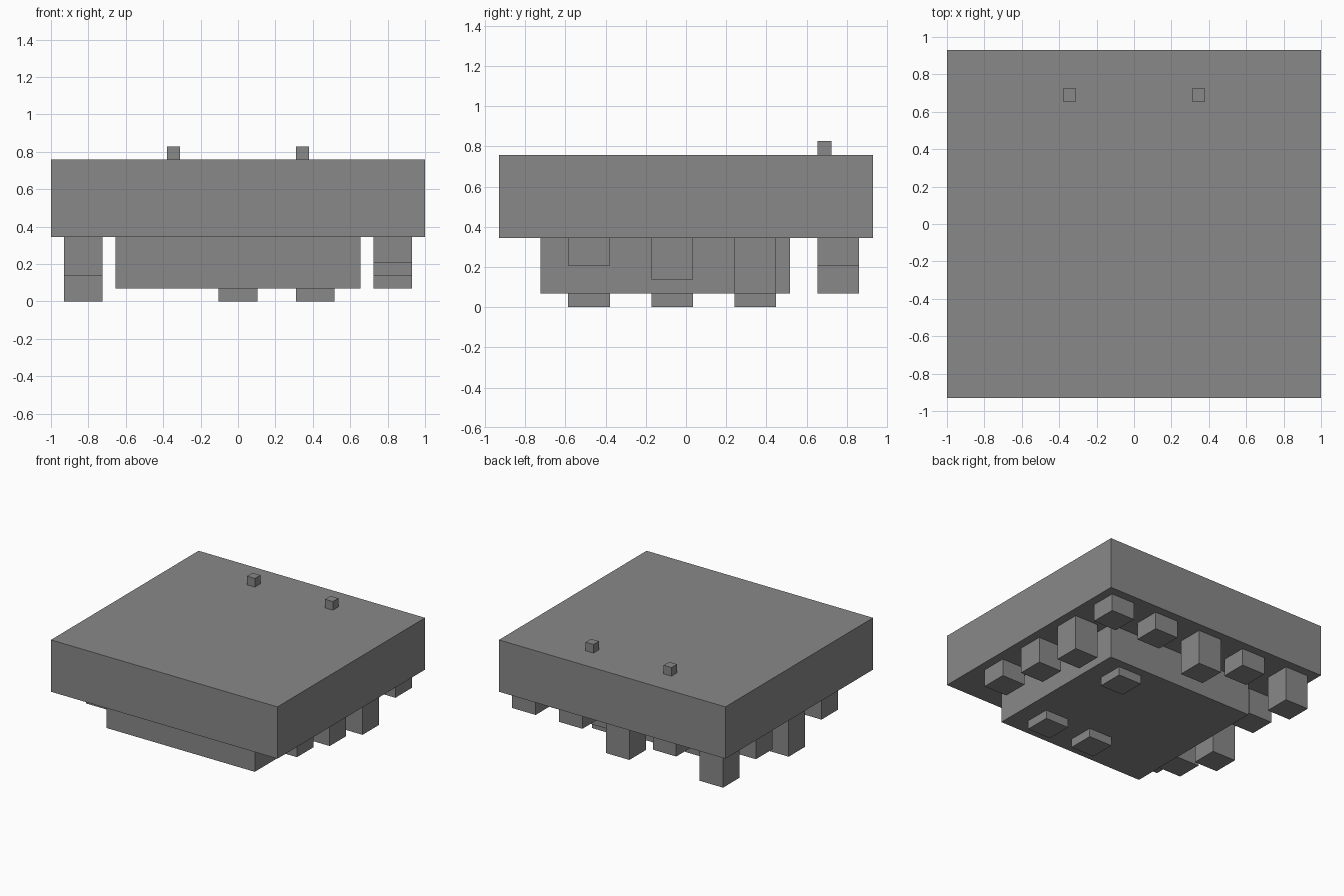
import bpy
import bmesh
from mathutils import Vector

U = 2 / 29            # one block unit
UNDERSIDE = 5         # height of the slab's underside, in units

cube = bpy.data.objects.get("Cube")
if cube:
    bpy.data.objects.remove(cube, do_unlink=True)

grey = bpy.data.materials.new("plain_grey")
grey.use_nodes = True
grey.diffuse_color = (0.25, 0.25, 0.25, 1)
grey.node_tree.nodes["Principled BSDF"].inputs["Base Color"].default_value = grey.diffuse_color


def block(name, x, y, size, bottom, top):
    """Box centred on x, y; all sizes in block units."""
    bm = bmesh.new()
    bmesh.ops.create_cube(bm, size=1)
    scale = Vector((size[0], size[1], top - bottom)) * U
    centre = Vector((x, y, (top + bottom) / 2)) * U
    for v in bm.verts:
        v.co = v.co * scale + centre
    mesh = bpy.data.meshes.new(name)
    bm.to_mesh(mesh)
    bm.free()
    mesh.materials.append(grey)
    obj = bpy.data.objects.new(name, mesh)
    bpy.context.collection.objects.link(obj)


def leg(name, x, y, length):
    block(name, x, y, (3, 3), UNDERSIDE - length, UNDERSIDE)


# Wide slab and the core block hanging below it
block("slab", 0, 0, (29, 27), UNDERSIDE, 11)
block("core", 0, -1.5, (19, 18), 1, UNDERSIDE)

# Two small knobs on top
for side, x in (("right", -5), ("left", 5)):
    block(side + "_knob", x, 10, (1, 1), 11, 12)

# Back row of hanging legs, from the left side to the right
for i, length in enumerate((2, 2, 4, 2, 4)):
    leg(f"back_leg_{i + 1}", 12 - 6 * i, 11, length)

# Side rows of hanging legs, front to back
for side, x, lengths in (("left", 12, (2, 3, 4)), ("right", -12, (3, 5, 3))):
    for i, length in enumerate(lengths):
        leg(f"{side}_leg_{i + 1}", x, -7 + 6 * i, length)

# Legs whose tips poke out through the bottom of the core
for i, (x, y) in enumerate(((0, -7), (6, -7), (6, 5))):
    leg(f"core_leg_{i + 1}", x, y, 5)
